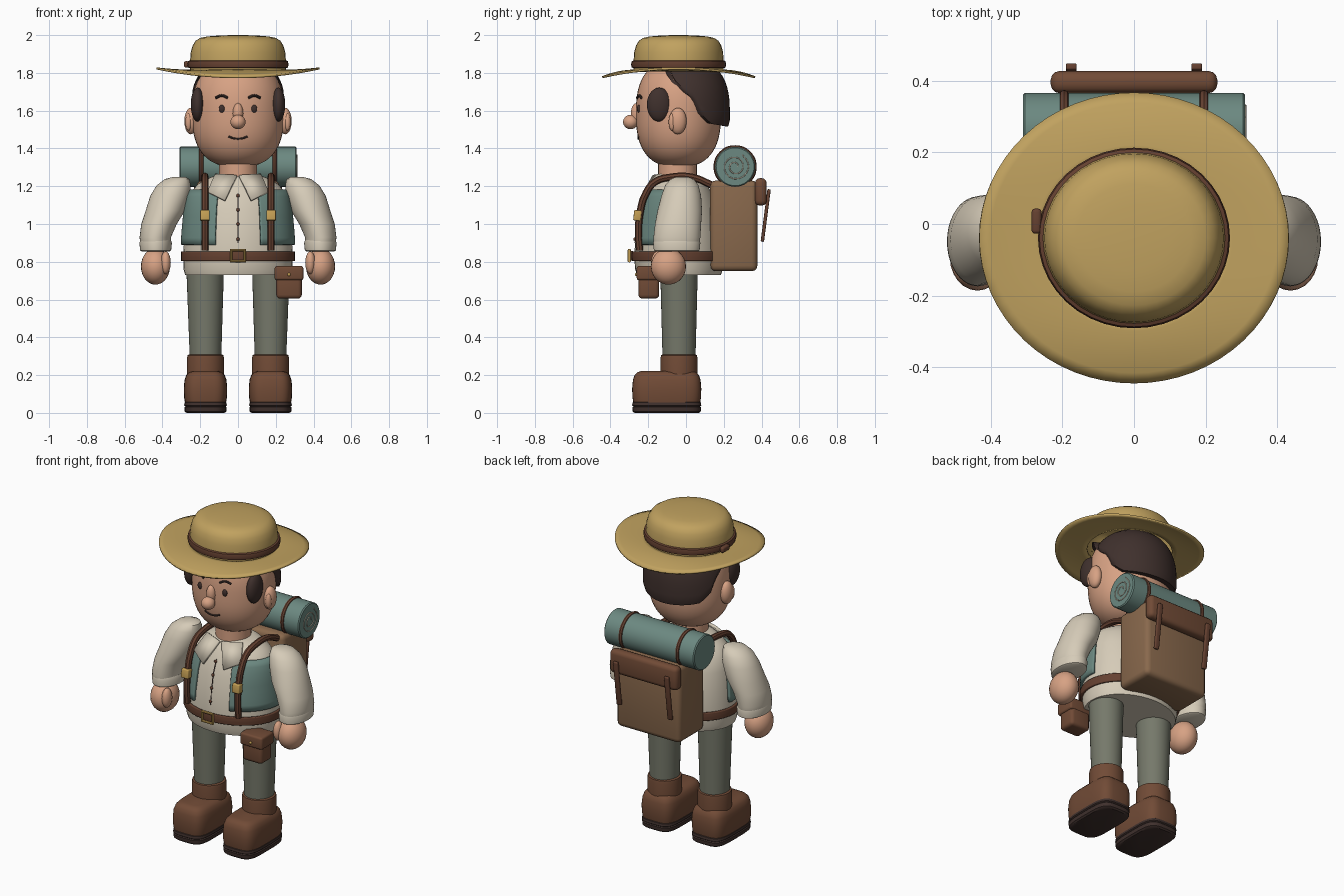
import bpy, bmesh, math
from mathutils import Vector

if "Cube" in bpy.data.objects:
    bpy.data.objects.remove(bpy.data.objects["Cube"])

COLORS = {
    "straw": (.53, .36, .115), "skin": (.68, .36, .23), "cream_cloth": (.67, .60, .48),
    "teal_cloth": (.15, .25, .22), "olive_cloth": (.18, .19, .145), "boot_brown": (.165, .07, .037),
    "strap_brown": (.13, .052, .03), "dark_brown": (.05, .03, .026),
    "canvas_tan": (.25, .14, .073), "brass": (.56, .35, .09)}
MATS = {}
for n, c in COLORS.items():
    MATS[n] = bpy.data.materials.new(n)
    MATS[n].diffuse_color = (*c, 1)


def add(name, bm, mat, solid=0):
    bmesh.ops.recalc_face_normals(bm, faces=bm.faces)
    me = bpy.data.meshes.new(name)
    bm.to_mesh(me)
    bm.free()
    me.materials.append(MATS[mat])
    ob = bpy.data.objects.new(name, me)
    bpy.context.collection.objects.link(ob)
    if solid:
        m = ob.modifiers.new("thickness", 'SOLIDIFY')
        m.thickness, m.offset = solid, 0
    return ob


def grid(name, rows, mat, closed=True, caps=False, solid=0):
    """Skin a list of point rows."""
    bm = bmesh.new()
    vs = [[bm.verts.new(p) for p in r] for r in rows]
    n = len(rows[0])
    for a, b in zip(vs, vs[1:]):
        for i in range(n if closed else n - 1):
            j = (i + 1) % n
            bm.faces.new((a[i], a[j], b[j], b[i]))
    if caps:
        bm.faces.new(vs[0])
        bm.faces.new(vs[-1])
    return add(name, bm, mat, solid)


def ring(cx, cy, z, rx, ry, p=2, n=40):
    out = []
    for i in range(n):
        c, s = math.cos(i * math.tau / n), math.sin(i * math.tau / n)
        out.append((cx + rx * math.copysign(abs(c) ** (2 / p), c),
                    cy + ry * math.copysign(abs(s) ** (2 / p), s), z))
    return out


def loft(name, rings, mat, p=2, caps=True):
    return grid(name, [ring(*r, p) for r in rings], mat, caps=caps)


def ball(name, c, r, mat):
    bm = bmesh.new()
    bmesh.ops.create_uvsphere(bm, u_segments=24, v_segments=14, radius=1)
    for v in bm.verts:
        v.co = Vector(c) + Vector(r) * v.co
    return add(name, bm, mat)


def box(name, c, size, mat, bevel=.01, tilt=0):
    bm = bmesh.new()
    bmesh.ops.create_cube(bm, size=1)
    for v in bm.verts:
        v.co *= Vector(size)
    bmesh.ops.bevel(bm, geom=bm.edges[:], offset=bevel, segments=3, profile=.5, affect='EDGES')
    ob = add(name, bm, mat)
    ob.location, ob.rotation_euler = c, (tilt, 0, 0)
    return ob


def tube(name, pts, r, mat, closed=False):
    cu = bpy.data.curves.new(name, 'CURVE')
    cu.dimensions, cu.bevel_depth, cu.bevel_resolution = '3D', r, 2
    cu.resolution_u, cu.use_fill_caps = 6, True
    sp = cu.splines.new('BEZIER')
    sp.bezier_points.add(len(pts) - 1)
    sp.use_cyclic_u = closed
    for b, p in zip(sp.bezier_points, pts):
        b.co, b.handle_left_type, b.handle_right_type = p, 'AUTO', 'AUTO'
    cu.materials.append(MATS[mat])
    ob = bpy.data.objects.new(name, cu)
    bpy.context.collection.objects.link(ob)
    return ob


def lerp(table, x):
    for a, b in zip(table, table[1:]):
        if x <= b[0]:
            t = max(0, (x - a[0]) / (b[0] - a[0]))
            return [u + (v - u) * t for u, v in zip(a[1:], b[1:])]
    return table[-1][1:]


CY = -.037  # body axis in y

# Shirt body
TORSO = [(.73, .28, .222), (.76, .288, .232), (.83, .29, .238), (.95, .284, .228), (1.08, .272, .205),
         (1.16, .255, .175), (1.21, .215, .148), (1.24, .165, .125), (1.26, .11, .1)]
loft("shirt_body", [(0, CY, z, rx, ry) for z, rx, ry in TORSO], "cream_cloth")


def wrap(name, z0, z1, a0, a1, off, mat, closed=False, solid=.016, n=40):
    """Cloth band following the torso between two angles."""
    rows = []
    for k in range(9):
        z = z0 + (z1 - z0) * k / 8
        rx, ry = lerp(TORSO, z)
        angs = [math.radians(a0 + (a1 - a0) * i / n) for i in range(n if closed else n + 1)]
        rows.append([((rx + off) * math.cos(a), CY + (ry + off) * math.sin(a), z) for a in angs])
    return grid(name, rows, mat, closed, solid=solid)


wrap("vest_left", .89, 1.18, -66, 8, .008, "teal_cloth")
wrap("vest_right", .89, 1.18, 172, 246, .008, "teal_cloth")
wrap("belt", .805, .853, 0, 360, .005, "strap_brown", True, .016)

# Belt buckle
box("buckle_plate", (0, -.288, .832), (.06, .02, .05), "strap_brown", .005)
tube("buckle_frame", [(-.036, -.3, .803), (-.036, -.3, .862), (.036, -.3, .862), (.036, -.3, .803)],
     .009, "brass", True)
for b in bpy.data.objects["buckle_frame"].data.splines[0].bezier_points:
    b.handle_left_type = b.handle_right_type = 'VECTOR'

# Shirt front seam and buttons
def chest_y(z):
    return CY - lerp(TORSO, z)[1]


tube("shirt_seam", [(0, chest_y(z), z) for z in (.9, 1.0, 1.08, 1.16)], .003, "dark_brown")
for z in (.92, 1.0, 1.075, 1.15):
    ball("shirt_button", (0, chest_y(z) - .004, z), (.009, .007, .009), "strap_brown")

# Neck and head
loft("neck", [(0, -.045, 1.22, .1, .102), (0, -.045, 1.36, .1, .102)], "skin")


def head_r(t):
    return max(0, 1 - abs(t) ** 2.6) ** .4


HZ, RX, RY, RZ = 1.585, .243, .225, .285
steps = [math.sin(math.radians(-88 + 176 * i / 28)) for i in range(29)]
loft("head", [(0, -.04, HZ + RZ * t, RX * head_r(t), RY * head_r(t)) for t in steps], "skin")


def face(x, z, off=0):
    r = head_r((z - HZ) / RZ)
    return (x, -.04 - RY * r * math.sqrt(1 - (x / (RX * r)) ** 2) - off, z)


# Hair at the back with a sloping hairline
HAIRLINE = [(-1, 1.83), (-.4, 1.82), (-.25, 1.76), (0, 1.70), (.25, 1.66), (.38, 1.585), (.62, 1.53), (1, 1.515)]
cols = []
for i in range(64):
    a = i * math.tau / 64
    c, s = math.cos(a), math.sin(a)
    zb = lerp(HAIRLINE, s)[0]
    col = [(RX * .9 * c, -.04 + RY * .9 * s, zb + .01)]
    for k in range(13):
        z = zb + (1.875 - zb) * k / 12
        r = head_r((z - HZ) / (RZ * 1.04)) * min(1, .97 + .03 * k)
        col.append((RX * 1.035 * r * c, -.012 + RY * 1.085 * r * s, z))
    cols.append(col)
grid("hair", [list(r) for r in zip(*cols)], "dark_brown")

# Face
ball("nose_tip", (0, -.293, 1.54), (.04, .04, .038), "skin")
ball("nose_bridge", (0, -.262, 1.585), (.028, .03, .055), "skin")
tube("mouth", [face(x, z, .001) for x, z in ((-.05, 1.464), (-.025, 1.454), (0, 1.451), (.025, 1.454), (.05, 1.464))],
     .005, "dark_brown")
for s, side in ((-1, "right"), (1, "left")):
    ball(f"eye_{side}", face(s * .085, 1.61), (.016, .009, .021), "dark_brown")
    tube(f"eyebrow_{side}", [face(s * x, z, .003) for x, z in ((.055, 1.668), (.085, 1.68), (.118, 1.668))],
         .007, "dark_brown")
    ball(f"sideburn_{side}", (s * .214, -.142, 1.632), (.036, .065, .09), "dark_brown")
    ball(f"ear_{side}", (s * .25, -.043, 1.545), (.034, .046, .07), "skin")
    ball(f"inner_ear_{side}", (s * .262, -.074, 1.54), (.017, .018, .045), "skin")

# Hat: saddle-shaped brim, domed crown, band
HY = -.039
rows = []
for k in range(7):
    f = k / 6
    rows.append([(x, y, 1.812 + f * f * (.012 * math.cos(i * math.tau / 64) ** 2
                                        - .035 * math.sin(i * math.tau / 64) ** 2))
                 for i, (x, y, _) in enumerate(ring(0, HY, 0, .245 + .187 * f, .23 + .174 * f, n=64))])
grid("hat_brim", rows, "straw", solid=.011)
CROWN = [(.254, 1.81), (.254, 1.86), (.25, 1.91), (.24, 1.945), (.224, 1.97), (.2, 1.985), (.16, 1.993),
         (.1, 1.998), (.03, 2.0)]
crown = loft("hat_crown", [(0, HY, z, r, r * .94) for r, z in CROWN], "straw", caps=False)
bm = bmesh.new()
bm.from_mesh(crown.data)
bm.faces.new([v for v in bm.verts if v.co.z > 1.9995])
bmesh.ops.recalc_face_normals(bm, faces=bm.faces)
bm.to_mesh(crown.data)
bm.free()
loft("hat_band", [(0, HY, z, .254 + d, .238 + d) for z, d in
                  ((1.825, 0), (1.828, .01), (1.845, .014), (1.862, .01), (1.866, 0))], "strap_brown", caps=False)
box("hat_band_knot", (-.272, .008, 1.845), (.028, .07, .034), "strap_brown")

# Paired parts
ARM = [(.31, -.02, 1.25, .03, .03), (.322, -.02, 1.238, .065, .062), (.34, -.022, 1.205, .09, .088),
       (.36, -.025, 1.15, .104, .105), (.385, -.033, 1.07, .104, .118), (.418, -.042, 1.0, .094, .122),
       (.438, -.048, .93, .083, .124), (.436, -.05, .88, .08, .12), (.433, -.05, .858, .074, .112)]
for s, side in ((-1, "right"), (1, "left")):
    loft(f"sleeve_{side}", [(s * x, y, z, rx, ry) for x, y, z, rx, ry in ARM], "cream_cloth")
    loft(f"cuff_{side}", [(s * .436, -.049, z, .08 + d, .119 + d) for z, d in
                          ((.855, -.006), (.86, .002), (.9, .006), (.915, .001))], "cream_cloth")
    ball(f"hand_{side}", (s * .437, -.093, .775), (.077, .093, .096), "skin")
    ball(f"thumb_{side}", (s * .383, -.15, .795), (.027, .035, .06), "skin")
    loft(f"trouser_leg_{side}", [(s * .172, CY, .28, .083, .087), (s * .174, CY, .78, .1, .1)], "olive_cloth")
    loft(f"boot_shaft_{side}", [(s * .172, CY, z, r, r) for z, r in
                                ((.19, .098), (.29, .098), (.305, .095), (.31, .085))], "boot_brown")
    loft(f"boot_foot_{side}", [(s * .172, -.102, z, .115 - d, .183 - d) for z, d in
                               ((.055, .006), (.085, .001), (.13, 0), (.175, .004), (.2, .013), (.215, .027), (.222, .05))],
         "boot_brown", 4)
    loft(f"boot_sole_{side}", [(s * .172, -.102, z, .113 - d, .183 - d) for z, d in
                               ((0, .012), (.008, .003), (.03, .001), (.035, .006), (.04, 0), (.055, .002), (.062, .012))],
         "dark_brown", 4)
    # Collar flap
    quad = [(s * .006, -.17, 1.255), (s * .07, -.243, 1.125), (s * .16, -.2, 1.17), (s * .12, -.125, 1.262)]
    grid(f"collar_{side}", [quad[:2], quad[:1:-1]], "cream_cloth", False, solid=.016)
    # Pack strap with brass slider
    tube(f"shoulder_strap_{side}", [(s * .175, y, z) for y, z in
         ((-.246, .86), (-.252, .96), (-.243, 1.06), (-.218, 1.15), (-.165, 1.222), (-.08, 1.248), (.03, 1.248),
          (.15, 1.2))], .019, "strap_brown")
    box(f"strap_slider_{side}", (s * .175, -.257, 1.045), (.05, .04, .055), "brass", .006, -.12)
    # Bedroll strap and pack closing strap
    tube(f"bedroll_strap_{side}", [(s * .195, .26 + .1 * math.cos(a * math.pi / 4), 1.303 + .1 * math.sin(a * math.pi / 4))
                                   for a in range(8)], .014, "strap_brown", True)
    box(f"pack_closing_strap_{side}", (s * .175, .422, 1.045), (.03, .018, .28), "strap_brown", .005, -.13)

# Backpack, flap and bedroll
box("backpack", (0, .253, .99), (.44, .25, .48), "canvas_tan", .03)
box("backpack_flap", (0, .396, 1.17), (.465, .062, .145), "boot_brown", .025)
roll = loft("bedroll", [(0, 0, x, r, r) for x, r in ((-.31, .1), (-.304, .106), (.304, .106), (.31, .1))], "teal_cloth")
roll.rotation_euler, roll.location = (0, math.pi / 2, 0), (0, .26, 1.303)
tube("bedroll_spiral", [(.311, .26 + (.015 + .0035 * i) * math.cos(i * .8), 1.303 + (.015 + .0035 * i) * math.sin(i * .8))
                        for i in range(18)], .003, "cream_cloth")

# Belt pouch
box("pouch_body", (.27, -.197, .68), (.135, .11, .15), "boot_brown", .02)
box("pouch_flap", (.27, -.2, .74), (.152, .122, .075), "boot_brown", .012)
ball("pouch_stud", (.27, -.263, .733), (.009, .007, .009), "brass")

# Turn curves into meshes and smooth everything
bpy.ops.object.select_all(action='DESELECT')
for ob in bpy.context.scene.objects:
    ob.select_set(ob.type == 'CURVE')
bpy.context.view_layer.objects.active = bpy.data.objects["mouth"]
bpy.ops.object.convert(target='MESH')
bpy.ops.object.select_all(action='SELECT')
bpy.ops.object.shade_smooth_by_angle(angle=math.radians(40))

for m in bpy.data.materials:
    if m.users and not m.is_grease_pencil:
        m.use_nodes = True
        m.node_tree.nodes["Principled BSDF"].inputs["Base Color"].default_value = m.diffuse_color
